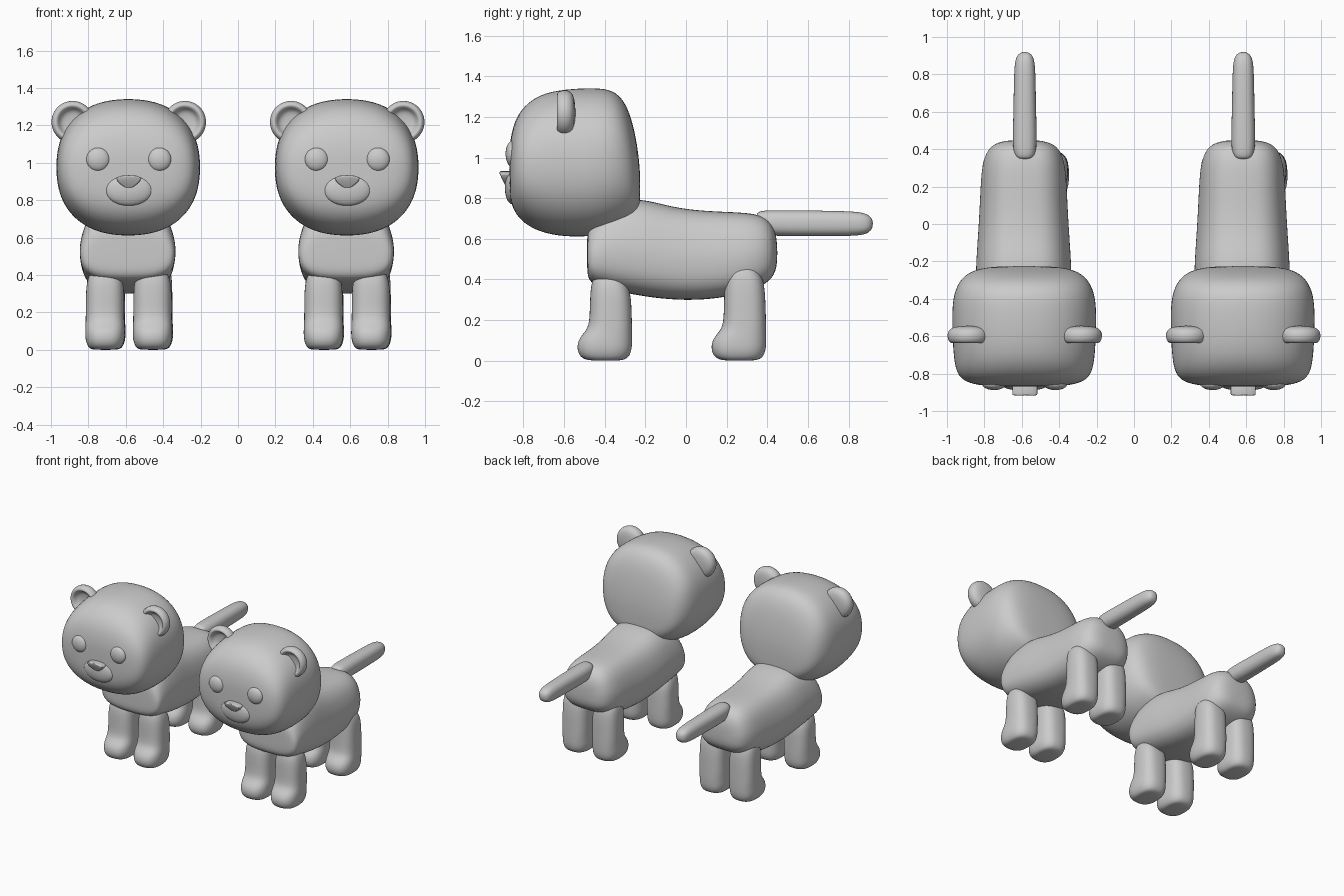
import bpy, bmesh, math
from mathutils import Vector

cube = bpy.data.objects.get("Cube")
if cube:
    bpy.data.objects.remove(cube, do_unlink=True)

grey = bpy.data.materials.new("soft_grey")
grey.use_nodes = True
grey.diffuse_color = (0.6, 0.6, 0.6, 1)
grey.node_tree.nodes["Principled BSDF"].inputs["Base Color"].default_value = (0.6, 0.6, 0.6, 1)

BEARS = {"right_bear": -0.584, "left_bear": 0.584}


def add_part(name, bm, offset=(0, 0, 0), subdivide=0, bevel=0):
    """Finish a mesh and place one copy of it on each bear."""
    bmesh.ops.recalc_face_normals(bm, faces=bm.faces)
    mesh = bpy.data.meshes.new(name)
    bm.to_mesh(mesh)
    bm.free()
    mesh.materials.append(grey)
    mesh.shade_smooth()
    for bear, x in BEARS.items():
        obj = bpy.data.objects.new(f"{bear}_{name}", mesh)
        bpy.context.collection.objects.link(obj)
        obj.location = Vector(offset) + Vector((x, 0, 0))
        if bevel:
            mod = obj.modifiers.new("round_edges", 'BEVEL')
            mod.width, mod.segments = bevel, 4
        if subdivide:
            mod = obj.modifiers.new("smooth", 'SUBSURF')
            mod.levels = mod.render_levels = subdivide


def loft(sections, axis, power, taper=0, sides=24):
    """Skin superellipse rings: (position, half width, low, high) along y or z."""
    bm = bmesh.new()
    rings = []
    for pos, half, low, high in sections:
        ring = []
        for i in range(sides):
            a = math.tau * i / sides
            c, s = math.cos(a), math.sin(a)
            u = math.copysign(abs(c) ** (2 / power), c)
            v = math.copysign(abs(s) ** (2 / power), s)
            x = half * u * (1 - taper * max(v, 0))
            w = (low + high) / 2 + (high - low) / 2 * v
            ring.append(bm.verts.new((x, pos, w) if axis == 'y' else (x, w, pos)))
        rings.append(ring)
    for a, b in zip(rings, rings[1:]):
        for i in range(sides):
            j = (i + 1) % sides
            bm.faces.new((a[i], a[j], b[j], b[i]))
    bm.faces.new(rings[0])
    bm.faces.new(rings[-1])
    return bm


def ellipsoid(rx, ry, rz):
    bm = bmesh.new()
    bmesh.ops.create_uvsphere(bm, u_segments=32, v_segments=20, radius=1)
    bmesh.ops.scale(bm, vec=(rx, ry, rz), verts=bm.verts)
    return bm


# Head
add_part("head", loft([
    (-0.870, 0.12, 0.86, 1.02), (-0.865, 0.23, 0.79, 1.09), (-0.845, 0.32, 0.73, 1.18),
    (-0.80, 0.364, 0.675, 1.255), (-0.72, 0.38, 0.63, 1.315), (-0.60, 0.387, 0.606, 1.34),
    (-0.45, 0.39, 0.608, 1.347), (-0.36, 0.376, 0.635, 1.337), (-0.30, 0.345, 0.66, 1.28),
    (-0.26, 0.30, 0.685, 1.17), (-0.235, 0.23, 0.72, 1.03), (-0.225, 0.12, 0.76, 0.92),
], 'y', 2.3), (-0.003, 0, 0), 2)

# Body, a long rounded trunk with a sway back
add_part("body", loft([
    (-0.487, 0.18, 0.46, 0.60), (-0.483, 0.24, 0.40, 0.66), (-0.45, 0.259, 0.37, 0.72),
    (-0.36, 0.26, 0.345, 0.79), (-0.22, 0.258, 0.317, 0.80), (-0.10, 0.25, 0.302, 0.766),
    (0.02, 0.242, 0.296, 0.744), (0.16, 0.235, 0.305, 0.735), (0.30, 0.228, 0.335, 0.73),
    (0.38, 0.205, 0.37, 0.715), (0.43, 0.165, 0.41, 0.67), (0.45, 0.08, 0.47, 0.59),
], 'y', 3.2, taper=0.2), (-0.006, 0, 0), 2)

# Tail
add_part("tail", loft([
    (0.345, 0.03, 0.67, 0.72), (0.36, 0.055, 0.63, 0.738), (0.42, 0.066, 0.612, 0.742),
    (0.60, 0.061, 0.612, 0.74), (0.80, 0.058, 0.613, 0.737), (0.87, 0.053, 0.618, 0.73),
    (0.905, 0.04, 0.632, 0.715), (0.92, 0.015, 0.66, 0.69),
], 'y', 2.4), (0, 0, 0), 2)


# Legs: forward paw, straight shaft and rounded shoulder or hip
def leg(lift):
    return loft([
        (0.0, 0.06, -0.46, -0.33), (0.008, 0.088, -0.515, -0.285), (0.05, 0.106, -0.538, -0.266),
        (0.10, 0.107, -0.533, -0.264), (0.135, 0.105, -0.505, -0.264), (0.17, 0.104, -0.478, -0.265),
        (0.25, 0.103, -0.474, -0.267), (0.34 + lift, 0.102, -0.472, -0.272),
        (0.40 + lift, 0.088, -0.462, -0.30), (0.435 + lift, 0.06, -0.44, -0.34),
        (0.445 + lift, 0.02, -0.42, -0.37),
    ], 'z', 2.6)


for side, x in (("right", -0.127), ("left", 0.127)):
    add_part(side + "_front_leg", leg(0), (x, 0, 0), 2)
    add_part(side + "_hind_leg", leg(0.045), (x + 0.004, 0.66, 0), 2)

    # Ears: a turned disc with a raised rim and a dished front
    bm = bmesh.new()
    profile = [(0, -0.592), (0.055, -0.595), (0.07, -0.612), (0.08, -0.632), (0.094, -0.638),
               (0.108, -0.626), (0.116, -0.60), (0.11, -0.57), (0.085, -0.55), (0, -0.542)]
    verts = [bm.verts.new((r, y, 0)) for r, y in profile]
    edges = [bm.edges.new(pair) for pair in zip(verts, verts[1:])]
    bmesh.ops.spin(bm, geom=verts + edges, cent=(0, 0, 0), axis=(0, 1, 0),
                   angle=math.tau, steps=32)
    bmesh.ops.remove_doubles(bm, verts=bm.verts, dist=0.0005)
    add_part(side + "_ear", bm, (math.copysign(0.3, x), 0, 1.218), 1)

    # Eyes, flattened buttons
    add_part(side + "_eye", ellipsoid(0.063, 0.032, 0.063),
             (math.copysign(0.164, x), -0.856, 1.018))

# Muzzle
add_part("muzzle", ellipsoid(0.127, 0.036, 0.084), (0, -0.856, 0.855))

# Nose, a rounded triangular plate
bm = bmesh.new()
outline = [(-0.07, 0.92), (-0.04, 0.931), (0, 0.934), (0.04, 0.931), (0.07, 0.92),
           (0.055, 0.895), (0.014, 0.862), (-0.014, 0.862), (-0.055, 0.895)]
face = bm.faces.new([bm.verts.new((x, -0.86, z)) for x, z in outline])
front = bmesh.ops.extrude_face_region(bm, geom=[face])["geom"]
for v in (g for g in front if isinstance(g, bmesh.types.BMVert)):
    v.co.y = -0.918 + max(0, 0.92 - v.co.z) * 0.5
add_part("nose", bm, bevel=0.008)
